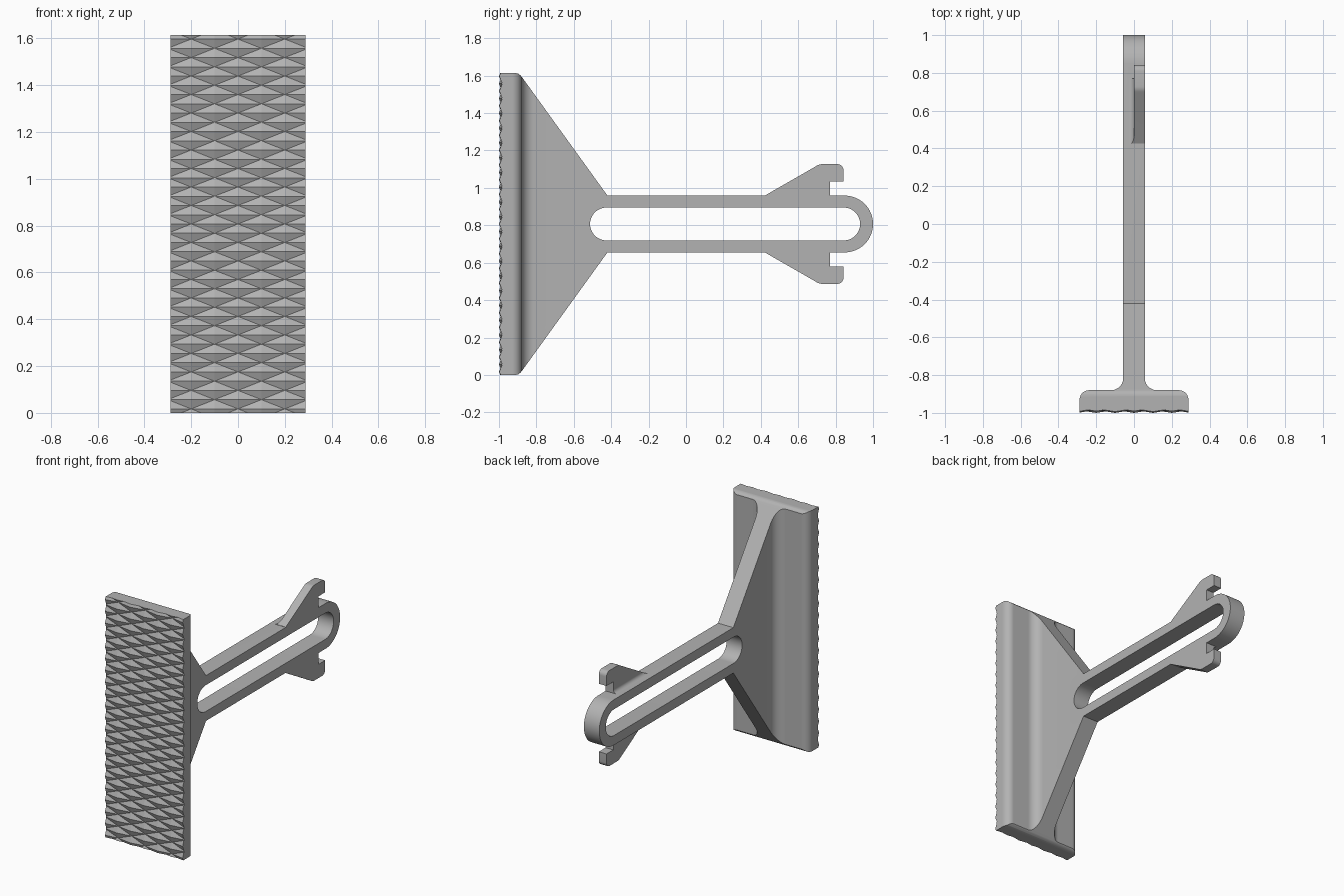
import bpy, bmesh, math
from mathutils import Vector

cube = bpy.data.objects.get("Cube")
if cube:
    bpy.data.objects.remove(cube, do_unlink=True)

MID, TOP = 0.807, 1.614      # centre height and full height
HALF_W, WEB = 0.288, 0.057   # half widths of the pad and of the arm
FRONT = -0.982               # front of the pad behind the grip pattern

grey = bpy.data.materials.new("grey_plastic")
grey.use_nodes = True
colour = (0.45, 0.45, 0.45, 1)
grey.diffuse_color = colour
grey.node_tree.nodes["Principled BSDF"].inputs["Base Color"].default_value = colour


def make_object(name, bm):
    mesh = bpy.data.meshes.new(name)
    bm.to_mesh(mesh)
    bm.free()
    mesh.materials.append(grey)
    obj = bpy.data.objects.new(name, mesh)
    bpy.context.collection.objects.link(obj)
    return obj


def prism(name, points, axis, low, high):
    """Extrude a 2D outline along the named axis."""
    place = {"x": lambda a, b, t: (t, a, b),
             "y": lambda a, b, t: (a, t, b),
             "z": lambda a, b, t: (a, b, t)}[axis]
    bm = bmesh.new()
    face = bm.faces.new([bm.verts.new(place(a, b, low)) for a, b in points])
    new = bmesh.ops.extrude_face_region(bm, geom=[face])["geom"]
    shift = Vector(place(0, 0, high - low))
    bmesh.ops.translate(bm, vec=shift, verts=[v for v in new if isinstance(v, bmesh.types.BMVert)])
    bmesh.ops.recalc_face_normals(bm, faces=bm.faces)
    return make_object(name, bm)


def arc(ca, cb, r, start, end, steps=12):
    angles = [math.radians(start + (end - start) * i / steps) for i in range(steps + 1)]
    return [(ca + r * math.cos(t), cb + r * math.sin(t)) for t in angles]


def boolean(obj, cutter, operation):
    mod = obj.modifiers.new("cut", "BOOLEAN")
    mod.object, mod.operation, mod.solver = cutter, operation, "EXACT"
    bpy.context.view_layer.update()
    graph = bpy.context.evaluated_depsgraph_get()
    mesh = bpy.data.meshes.new_from_object(obj.evaluated_get(graph))
    obj.modifiers.clear()
    obj.data = mesh
    bpy.data.objects.remove(cutter, do_unlink=True)


def flip_height(points):
    return [(a, 2 * MID - b) for a, b in reversed(points)]


# Pad, fillet and web share one plan section, trimmed by the side outline
half = [(HALF_W, FRONT)]
half += arc(HALF_W - 0.05, -0.93, 0.05, 0, 90)
half += arc(WEB + 0.065, -0.815, 0.065, 270, 180)
half += [(WEB, 1.1)]
plan = half + [(-a, b) for a, b in reversed(half)]
body = prism("bracket_body", plan, "z", -0.1, TOP + 0.1)

lower = [(-1.1, 0), (-0.91, 0), (-0.897, 0.003), (-0.885, 0.012), (-0.874, 0.026), (-0.42, 0.655)]
tip = arc(0.848, MID, 0.152, -90, 90, 32)
boolean(body, prism("side_outline", lower + tip + flip_height(lower), "x", -0.5, 0.5), "INTERSECT")

# Hooked ears on one half of the arm thickness, with a fillet at the root
ear = [(0.425, 0.94), (0.425, 0.961), (0.69, 1.113)]
ear += arc(0.728, 1.073, 0.054, 120, 90, 5)
ear += arc(0.81, 1.095, 0.032, 90, 0, 6)
ear += [(0.842, 1.035), (0.77, 1.035), (0.77, 0.94)]
root = [(WEB, 0.92), (WEB, 1.2), (0, 1.2)]
root += arc(-0.025, 0.984, 0.025, 0, -90, 8) + [(-0.025, 0.92)]
for name, outline, section in (("upper_ear", ear, root),
                               ("lower_ear", flip_height(ear), flip_height(root))):
    hook = prism(name, section, "y", 0.3, 0.95)
    boolean(hook, prism("ear_outline", outline, "x", -0.2, 0.2), "INTERSECT")
    boolean(body, hook, "UNION")

# Long rounded slot through the arm
slot = arc(0.843, MID, 0.088, -90, 90, 24) + arc(-0.425, MID, 0.088, 90, 270, 24)
boolean(body, prism("slot_cutter", slot, "x", -0.3, 0.3), "DIFFERENCE")

# Grip pattern: staggered rows of shallow four-sided pyramids
W, H = 0.2, 0.079
bm = bmesh.new()
for row in range(-23, 24):
    z = MID + row * H / 2
    for col in range(-3, 4):
        x = col * W + (0 if row % 2 else W / 2)
        peak = (x, -1, z)
        ring = [(x + W / 2, FRONT - 0.002, z), (x, FRONT - 0.002, z + H / 2),
                (x - W / 2, FRONT - 0.002, z), (x, FRONT - 0.002, z - H / 2)]
        for i in range(4):
            bm.faces.new([bm.verts.new(p) for p in (peak, ring[(i + 1) % 4], ring[i])])
bmesh.ops.remove_doubles(bm, verts=bm.verts, dist=0.0005)
for point, normal in (((HALF_W, 0, 0), (1, 0, 0)), ((-HALF_W, 0, 0), (-1, 0, 0)),
                      ((0, 0, TOP), (0, 0, 1)), ((0, 0, 0), (0, 0, -1))):
    bmesh.ops.bisect_plane(bm, geom=bm.verts[:] + bm.edges[:] + bm.faces[:], dist=0.00001,
                           plane_co=point, plane_no=normal, clear_outer=True)
# Close the rim of the grip back to the pad
rim = bmesh.ops.extrude_edge_only(bm, edges=[e for e in bm.edges if e.is_boundary])["geom"]
for v in rim:
    if isinstance(v, bmesh.types.BMVert):
        v.co.y = FRONT
bmesh.ops.recalc_face_normals(bm, faces=bm.faces)
bm.normal_update()
if sum(f.normal.y * f.calc_area() for f in bm.faces) > 0:
    bmesh.ops.reverse_faces(bm, faces=bm.faces)
make_object("grip_pattern", bm)

# Smooth the rounded parts of the body
bpy.ops.object.select_all(action="DESELECT")
body.select_set(True)
bpy.context.view_layer.objects.active = body
bpy.ops.object.shade_smooth_by_angle(angle=math.radians(25))
